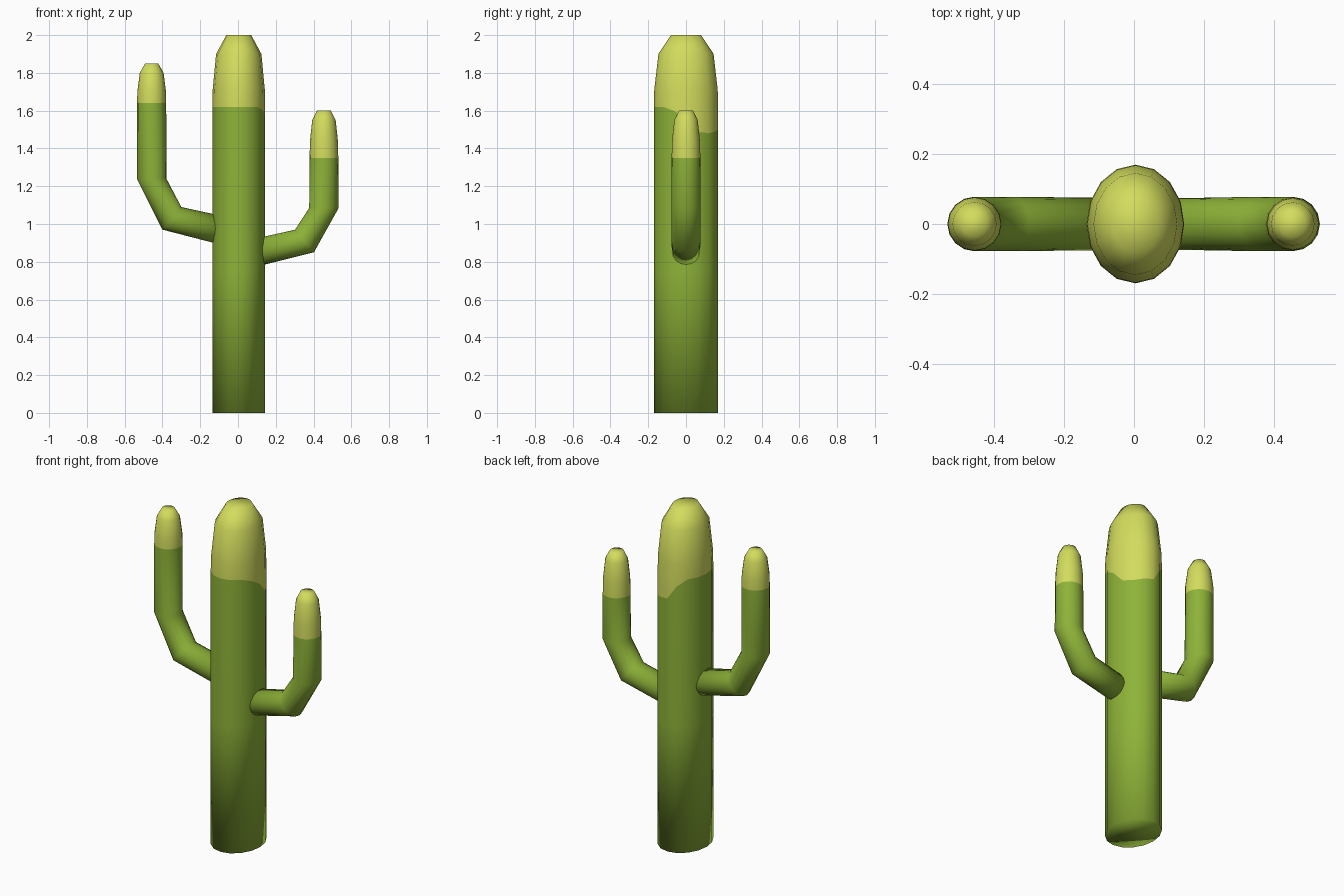
import bpy
import bmesh
from math import cos, sin, pi, radians
from mathutils import Vector

cube = bpy.data.objects.get("Cube")
if cube:
    bpy.data.objects.remove(cube, do_unlink=True)

SIDES = 16


def material(name, rgb):
    mat = bpy.data.materials.new(name)
    mat.use_nodes = True
    mat.diffuse_color = (*rgb, 1)
    mat.node_tree.nodes["Principled BSDF"].inputs["Base Color"].default_value = (*rgb, 1)
    return mat


green = material("cactus green", (0.27, 0.45, 0.04))
yellow = material("tip yellow", (0.65, 0.72, 0.11))


def loft(name, rings, tip_from):
    """Skin rings of points, cap both ends; bands from tip_from upward are yellow."""
    bm = bmesh.new()
    loops = [[bm.verts.new(p) for p in ring] for ring in rings]
    for level, (a, b) in enumerate(zip(loops, loops[1:])):
        for i in range(SIDES):
            j = (i + 1) % SIDES
            face = bm.faces.new((a[i], a[j], b[j], b[i]))
            face.material_index = int(level >= tip_from)
    bm.faces.new(loops[0])
    bm.faces.new(loops[-1]).material_index = 1
    bmesh.ops.recalc_face_normals(bm, faces=bm.faces)
    for face in bm.faces:
        face.smooth = True
    mesh = bpy.data.meshes.new(name)
    bm.to_mesh(mesh)
    bm.free()
    mesh.materials.append(green)
    mesh.materials.append(yellow)
    obj = bpy.data.objects.new(name, mesh)
    bpy.context.collection.objects.link(obj)
    return obj


# Trunk: oval column whose yellow top dips down on one side
def tip_edge(i):
    dips = {15: 1.60, 0: 1.56, 1: 1.49, 2: 1.48, 3: 1.49, 4: 1.50, 5: 1.58}
    return dips.get(i, 1.62)


def trunk_ring(z, rx, ry):
    points = []
    for i in range(SIDES):
        a = 2 * pi * i / SIDES
        height = tip_edge(i) if z is None else z
        points.append(Vector((0.004 + rx * cos(a), ry * sin(a), height)))
    return points


loft("trunk", [
    trunk_ring(0, 0.14, 0.17),
    trunk_ring(0.75, 0.14, 0.17),
    trunk_ring(None, 0.14, 0.17),
    trunk_ring(1.71, 0.138, 0.168),
    trunk_ring(1.9, 0.12, 0.146),
    trunk_ring(2.0, 0.066, 0.08),
], 2)


# Arms: bent tubes, each ring given as reach, height, tilt in degrees, radius
def arm(name, side, stations, tip_from):
    rings = []
    for reach, z, tilt, r in stations:
        t = radians(tilt)
        out = Vector((side * cos(t), 0, sin(t)))
        centre = Vector((side * reach, 0, z))
        rings.append([
            centre + r * (out * cos(2 * pi * i / SIDES)
                          + Vector((0, sin(2 * pi * i / SIDES), 0)))
            for i in range(SIDES)])
    loft(name, rings, tip_from)


arm("right_arm", -1, [
    (0.08, 0.965, -76, 0.075),
    (0.35, 1.03, -50, 0.078),
    (0.457, 1.24, 0, 0.078),
    (0.457, 1.64, 0, 0.077),
    (0.457, 1.70, 0, 0.076),
    (0.457, 1.80, 0, 0.063),
    (0.457, 1.85, 0, 0.035),
], 3)

arm("left_arm", 1, [
    (0.08, 0.845, -76, 0.073),
    (0.352, 0.91, -50, 0.078),
    (0.455, 1.085, 0, 0.078),
    (0.455, 1.35, 0, 0.076),
    (0.455, 1.44, 0, 0.074),
    (0.455, 1.55, 0, 0.062),
    (0.455, 1.60, 0, 0.037),
], 3)
